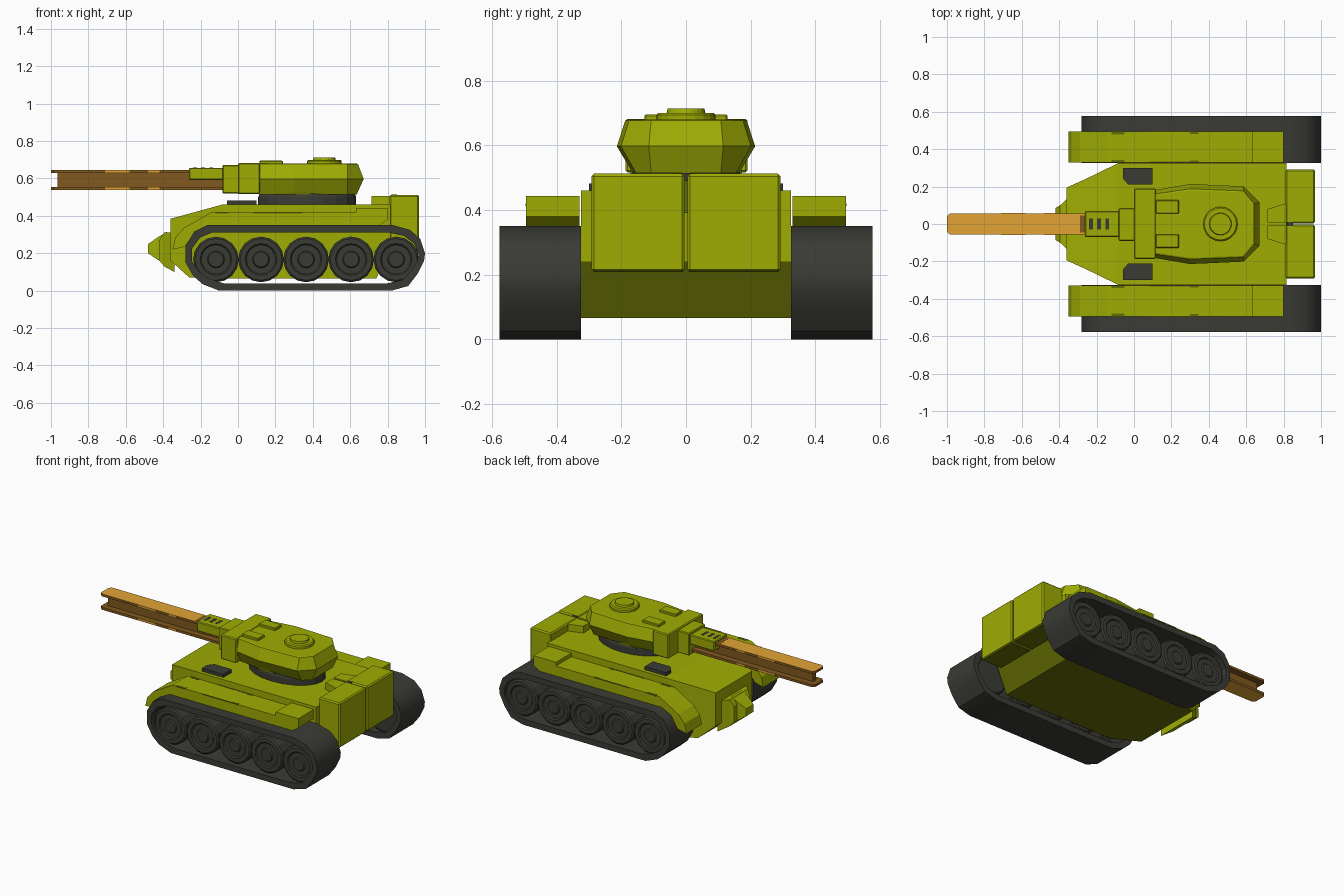
import bpy, bmesh, math

if "Cube" in bpy.data.objects:
    bpy.data.objects.remove(bpy.data.objects["Cube"])

def material(name, rgb):
    m = bpy.data.materials.new(name)
    m.diffuse_color = (*rgb, 1)
    m.use_nodes = True
    m.node_tree.nodes["Principled BSDF"].inputs["Base Color"].default_value = m.diffuse_color
    return m

OLIVE = material("olive green", (0.345, 0.415, 0.001))
DARK = material("charcoal", (0.043, 0.043, 0.036))
TAN = material("light rust tan", (0.76, 0.37, 0.036))
BROWN = material("dark rust brown", (0.22, 0.10, 0.013))
GRIME = material("dark olive", (0.13, 0.155, 0.001))


def loft(name, rings, mat, closed=False, smooth=0):
    """Skin a row of equal-sized rings; cap the ends, or join them if closed."""
    bm = bmesh.new()
    vs = [[bm.verts.new(p) for p in r] for r in rings]
    n = len(vs[0])
    for i in range(len(vs) if closed else len(vs) - 1):
        a, b = vs[i], vs[(i + 1) % len(vs)]
        for k in range(n):
            bm.faces.new((a[k], a[(k + 1) % n], b[(k + 1) % n], b[k]))
    if not closed:
        bm.faces.new(vs[0])
        bm.faces.new(vs[-1])
    bmesh.ops.recalc_face_normals(bm, faces=bm.faces)
    me = bpy.data.meshes.new(name)
    bm.to_mesh(me)
    bm.free()
    me.materials.append(mat)
    ob = bpy.data.objects.new(name, me)
    bpy.context.collection.objects.link(ob)
    if smooth:
        bpy.ops.object.select_all(action='DESELECT')
        bpy.context.view_layer.objects.active = ob
        ob.select_set(True)
        bpy.ops.object.shade_smooth_by_angle(angle=math.radians(smooth))
    return ob


def paint(ob, mat, rule):
    """Give a second colour to the faces whose normal passes the rule."""
    ob.data.materials.append(mat)
    for f in ob.data.polygons:
        f.material_index = int(rule(f.normal))


def side_prism(name, xz, y0, y1, mat):
    return loft(name, [[(x, y, z) for x, z in xz] for y in (y0, y1)], mat)


def top_prism(name, xy, z0, z1, mat):
    return loft(name, [[(x, y, z) for x, y in xy] for z in (z0, z1)], mat)


def box(name, x0, x1, y0, y1, z0, z1, mat, bevel=0):
    ob = top_prism(name, [(x0, y0), (x1, y0), (x1, y1), (x0, y1)], z0, z1, mat)
    if bevel:
        b = ob.modifiers.new("bevel", 'BEVEL')
        b.width, b.segments = bevel, 1
    return ob


def stations(name, rows, mat):
    """Rows of (x, half width, bottom z, top z)."""
    return loft(name, [[(x, -w, a), (x, w, a), (x, w, b), (x, -w, b)] for x, w, a, b in rows], mat)


def disc(name, cx, rows, n, mat, ry=1.0):
    """Stacked rings about a vertical axis, rows of (radius, z)."""
    return loft(name, [[(cx + r * math.cos(2 * math.pi * k / n),
                         ry * r * math.sin(2 * math.pi * k / n), z) for k in range(n)]
                       for r, z in rows], mat)


# Hull with dark underside, nose plate and tow knob
hull = stations("hull", [(-0.36, 0.195, 0.16, 0.385), (-0.26, 0.24, 0.07, 0.412), (-0.085, 0.325, 0.065, 0.46),
                         (0.74, 0.325, 0.065, 0.46), (0.815, 0.325, 0.24, 0.46)], OLIVE)
paint(hull, GRIME, lambda n: n.z < -0.3)
stations("nose_plate", [(-0.42, 0.085, 0.16, 0.27), (-0.395, 0.10, 0.13, 0.31),
                        (-0.34, 0.15, 0.10, 0.31)], OLIVE)
stations("tow_knob", [(-0.48, 0.04, 0.20, 0.25), (-0.43, 0.055, 0.165, 0.285),
                      (-0.38, 0.055, 0.14, 0.315)], OLIVE)

# Rear armour boxes with tapered tabs on the deck
for s in (1, -1):
    y = sorted((s * 0.004, s * 0.292))
    b = box("rear_box", 0.81, 0.968, y[0], y[1], 0.208, 0.512, OLIVE, 0.008)
    paint(b, GRIME, lambda n: n.z < -0.5)
    top_prism("rear_tab", [(0.715, s * 0.007), (0.83, s * 0.007), (0.83, s * 0.12),
                           (0.81, s * 0.11), (0.715, s * 0.08)], 0.45, 0.507, OLIVE)
box("rear_hinge", 0.82, 0.85, -0.012, 0.012, 0.49, 0.514, DARK)
box("rear_seam", 0.814, 0.821, -0.01, 0.01, 0.39, 0.49, GRIME)

# Tracks, wheels, fenders
track = [(-0.10, 0), (0.82, 0), (0.91, 0.025), (0.96, 0.09), (0.995, 0.16), (1.0, 0.20), (0.975, 0.275),
         (0.92, 0.325), (0.83, 0.35), (-0.165, 0.35), (-0.235, 0.315), (-0.28, 0.24), (-0.28, 0.15),
         (-0.24, 0.08), (-0.19, 0.035)]
inner = [(0.36 + (x - 0.36) * 0.945, 0.175 + (z - 0.175) * 0.78) for x, z in track]
fender = [(-0.35, 0.22), (-0.335, 0.285), (-0.29, 0.335), (-0.145, 0.418), (0.63, 0.418), (0.63, 0.443),
          (0.80, 0.443), (0.80, 0.38), (0.75, 0.345), (-0.16, 0.345), (-0.235, 0.31), (-0.285, 0.235)]
tyre = [(0.001, 0.560), (0.04, 0.560), (0.046, 0.552), (0.078, 0.552), (0.085, 0.560), (0.112, 0.560),
        (0.122, 0.552), (0.122, 0.345), (0.112, 0.338), (0.001, 0.338)]
for s in (1, -1):
    loft("track", [[(x, s * y, z) for x, z in p] for p, y in
                   ((track, 0.325), (track, 0.577), (inner, 0.577), (inner, 0.325))],
         DARK, closed=True, smooth=35)
    for i in range(5):
        cx = -0.118 + i * 0.241
        loft("road_wheel", [[(cx + r * math.cos(math.pi * k / 8), s * y, 0.167 + r * math.sin(math.pi * k / 8))
                             for k in range(16)] for r, y in tyre], DARK)
    side_prism("fender", fender, s * 0.33, s * 0.495, OLIVE)
    # grime along the fender edges
    for x0, x1, w in ((-0.12, -0.05, 0.018), (0.08, 0.34, 0.005), (0.30, 0.345, 0.014)):
        box("fender_grime", x0, x1, *sorted((s * (0.496 - w), s * 0.4965)), 0.412, 0.4195, GRIME)
        box("inner_fender_grime", x0, x1, *sorted((s * 0.3295, s * (0.33 + w * 0.7))), 0.412, 0.4195, GRIME)
    # Dark deck hatches
    top_prism("deck_hatch", [(-0.06, s * 0.30), (0.10, s * 0.30), (0.10, s * 0.21),
                             (-0.03, s * 0.21), (-0.06, s * 0.245)], 0.45, 0.482, DARK)

# Turret ring and turret
disc("turret_ring", 0.37, [(0.262, 0.45), (0.262, 0.50), (0.25, 0.525)], 20, DARK, 0.66)


def turret_ring(x0, x1, w0, w, wr, z):
    half = [(x0, w0), (0.30, w), (0.585, w * 0.94), (x1, wr)]
    return [(x, y, z) for x, y in half] + [(x, -y, z) for x, y in reversed(half)]


low = turret_ring(0.11, 0.635, 0.14, 0.165, 0.108, 0.515)
mid = turret_ring(0.09, 0.672, 0.178, 0.214, 0.115, 0.597)
top = turret_ring(0.11, 0.642, 0.16, 0.188, 0.108, 0.676)
turret = loft("turret", [low, mid, top], OLIVE)
paint(turret, GRIME, lambda n: n.z < -0.9)
roof = [(0.36 + (x - 0.36) * 0.975, y * 0.96, 0.679) for x, y, z in top]
loft("turret_roof", [top, roof], OLIVE)
# grime under the turret sides
for s in (1, -1):
    side_prism("turret_grime", [(0.25, 0.513), (0.40, 0.513), (0.36, 0.527), (0.32, 0.535), (0.29, 0.527)],
               s * 0.14, s * 0.171, GRIME)
disc("cupola", 0.462, [(0.092, 0.67), (0.092, 0.693), (0.085, 0.70), (0.06, 0.70), (0.057, 0.713)], 20, OLIVE)

# Mantlet, roof blocks and gun sleeve
box("mantlet", 0.0, 0.118, -0.187, 0.19, 0.516, 0.682, OLIVE, 0.006)
box("mantlet_front", -0.083, 0.01, -0.09, 0.085, 0.52, 0.672, OLIVE, 0.005)
for s in (1, -1):
    box("roof_block", 0.115, 0.24, *sorted((s * 0.055, s * 0.128)), 0.67, 0.695, OLIVE, 0.004)
box("gun_sleeve", -0.262, -0.07, -0.07, 0.07, 0.592, 0.657, OLIVE, 0.005)
for x in (-0.23, -0.187, -0.143):
    box("sleeve_slot", x - 0.01, x + 0.01, -0.03, 0.03, 0.652, 0.658, DARK)

# I-beam gun: tan outer faces, brown edges and web
outline = [(-1.0, -0.04), (-0.985, -0.056), (-0.07, -0.056), (-0.07, 0.056), (-0.985, 0.056), (-1.0, 0.04)]
for name, z0, z1, up in (("beam_top_flange", 0.629, 0.645, 1), ("beam_bottom_flange", 0.538, 0.554, -1)):
    ob = top_prism(name, outline, z0, z1, BROWN)
    paint(ob, TAN, lambda n: n.z * up > 0.5)
    # worn light patches on the flange edges
    for x0, x1 in ((-0.71, -0.58), (-0.48, -0.42)):
        box("beam_wear", x0, x1, -0.058, 0.058, z0 + 0.001, z1 - 0.001, TAN)
box("beam_stain", -0.29, -0.25, -0.045, 0.045, 0.640, 0.646, BROWN)
box("beam_web", -0.965, -0.07, -0.014, 0.014, 0.55, 0.633, BROWN)
